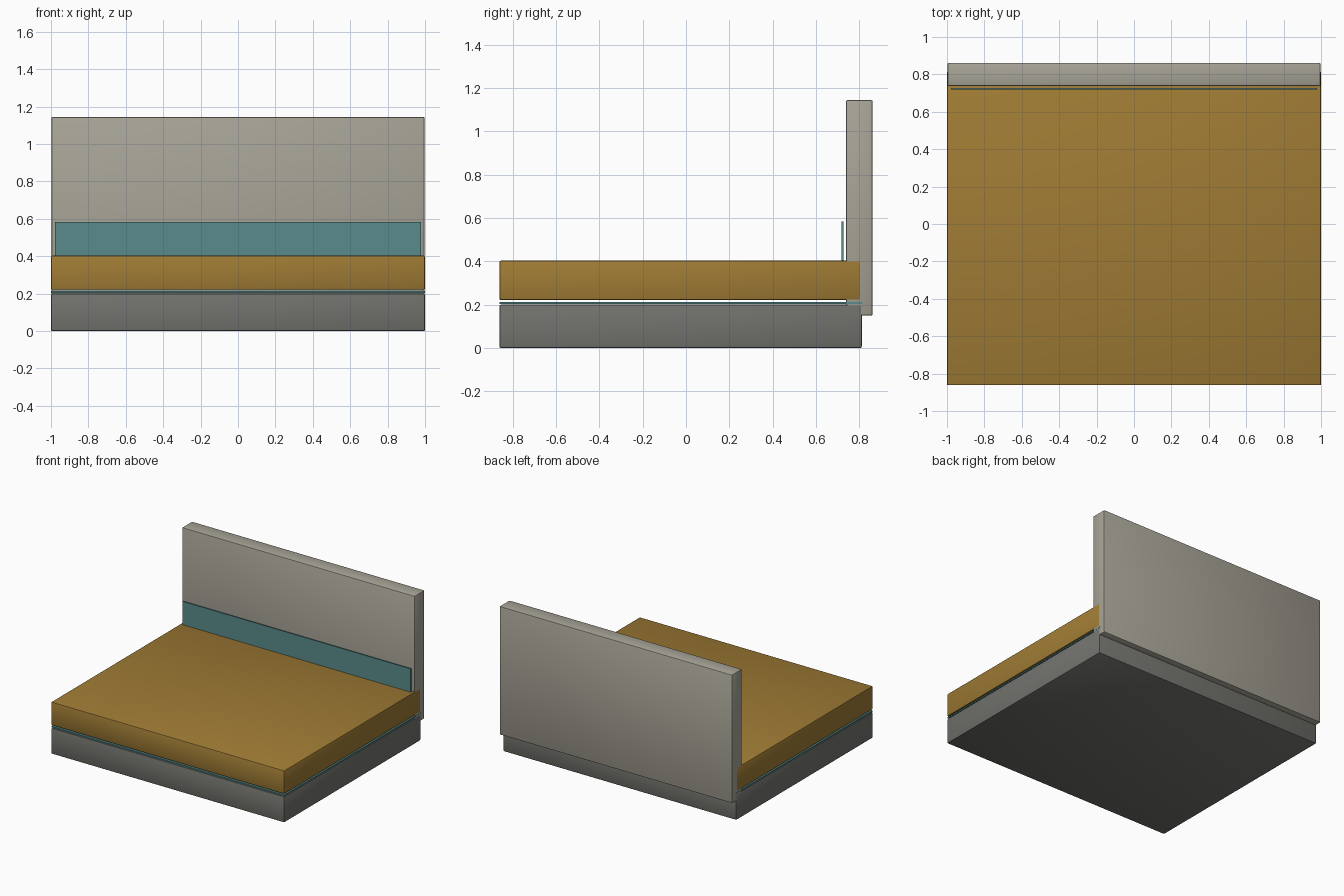
import bpy

if "Cube" in bpy.data.objects:
    bpy.data.objects.remove(bpy.data.objects["Cube"])

# Flat colours (linear)
def material(name, rgb):
    m = bpy.data.materials.new(name)
    m.diffuse_color = (*rgb, 1)
    m.use_nodes = True
    m.node_tree.nodes["Principled BSDF"].inputs["Base Color"].default_value = m.diffuse_color
    return m

grey = material("dark grey", (0.17, 0.17, 0.155))
ochre = material("ochre", (0.35, 0.20, 0.035))
stone = material("warm stone", (0.39, 0.37, 0.31))
teal = material("muted teal", (0.10, 0.26, 0.26))

# Box from its extents, with optional softened edges
def box(name, x, y, z, mat, bevel=0.0):
    bpy.ops.mesh.primitive_cube_add(
        size=1, location=[(a + b) / 2 for a, b in (x, y, z)])
    ob = bpy.context.object
    ob.name = name
    ob.scale = [b - a for a, b in (x, y, z)]
    bpy.ops.object.transform_apply(location=False, rotation=False, scale=True)
    ob.data.materials.append(mat)
    if bevel:
        mod = ob.modifiers.new("soft edges", "BEVEL")
        mod.width = bevel
        mod.segments = 2
        bpy.ops.object.modifier_apply(modifier=mod.name)
        bpy.ops.object.shade_smooth_by_angle()
    return ob

# Base, seat cushion and backrest
box("base", (-1, 1), (-0.862, 0.812), (0, 0.2), grey, 0.008)
box("seat_cushion", (-1, 1), (-0.862, 0.806), (0.221, 0.403), ochre, 0.008)
box("backrest", (-0.998, 0.998), (0.738, 0.862), (0.149, 1.145), stone, 0.008)

# Thin teal sheets: under the cushion and in front of the backrest
box("seat_liner", (-0.999, 0.999), (-0.86, 0.814), (0.204, 0.213), teal)
box("back_strip", (-0.978, 0.978), (0.719, 0.726), (0.395, 0.584), teal)
